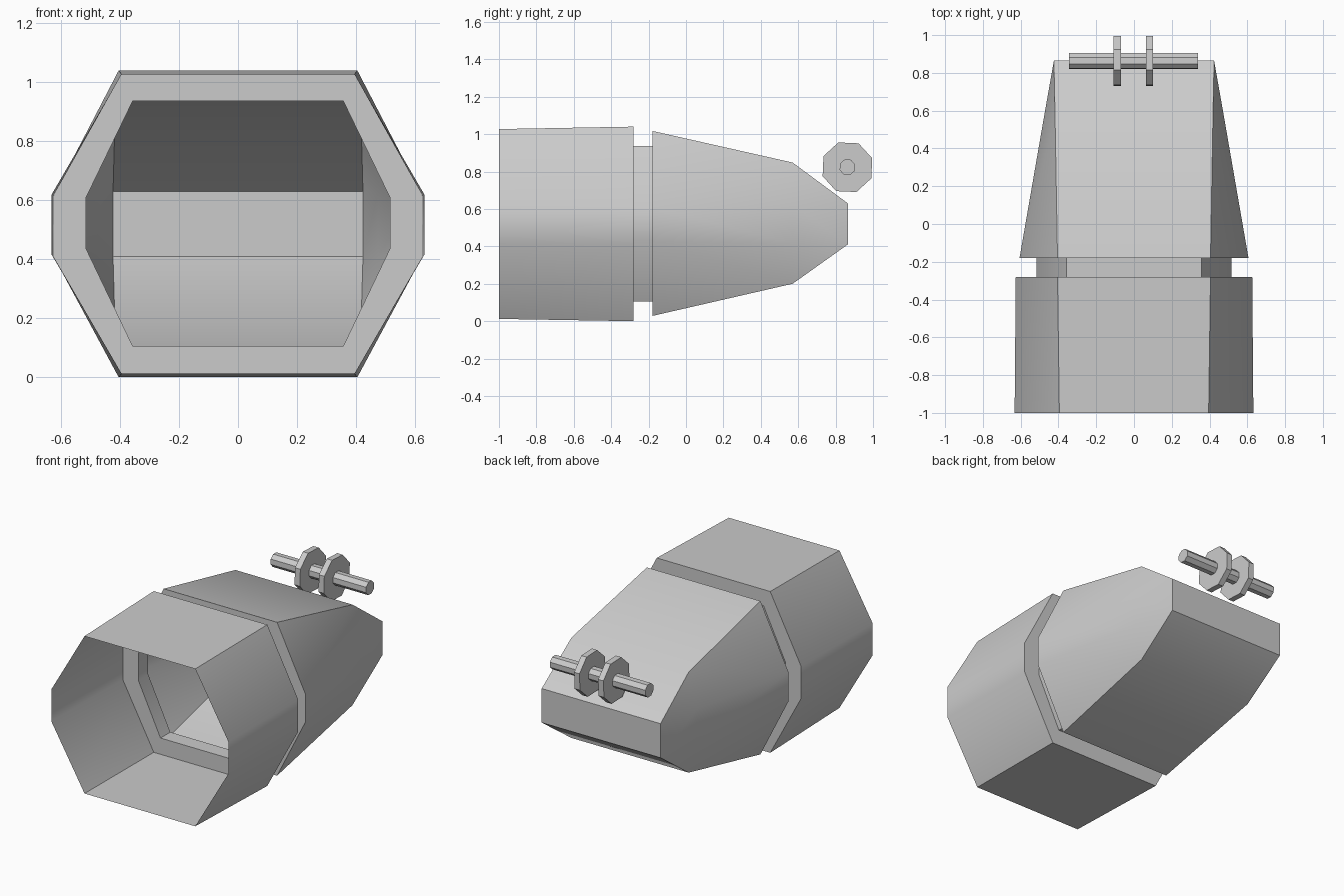
import bpy, bmesh, math
from mathutils import Matrix

cube = bpy.data.objects.get("Cube")
if cube:
    bpy.data.objects.remove(cube, do_unlink=True)

grey = bpy.data.materials.new("plain grey")
grey.use_nodes = True
colour = (0.6, 0.6, 0.6, 1)
grey.diffuse_color = colour
grey.node_tree.nodes["Principled BSDF"].inputs["Base Color"].default_value = colour


def finish(bm, name, smooth_angle):
    mesh = bpy.data.meshes.new(name)
    bm.to_mesh(mesh)
    bm.free()
    mesh.materials.append(grey)
    obj = bpy.data.objects.new(name, mesh)
    bpy.context.collection.objects.link(obj)
    bpy.ops.object.select_all(action='DESELECT')
    obj.select_set(True)
    bpy.context.view_layer.objects.active = obj
    bpy.ops.object.shade_smooth_by_angle(angle=math.radians(smooth_angle))
    return obj


def ring(bm, y, flat, wide, bottom, low, high, top):
    """Eight-sided section: flat and wide are half widths."""
    half = [(flat, bottom), (wide, low), (wide, high), (flat, top)]
    pts = half + [(-x, z) for x, z in reversed(half)]
    return [bm.verts.new((x, y, z)) for x, z in pts]


def loft(name, sections, cap=False):
    bm = bmesh.new()
    rings = [ring(bm, *s) for s in sections]
    for a, b in zip(rings, rings[1:]):
        for i in range(8):
            j = (i + 1) % 8
            bm.faces.new((a[i], a[j], b[j], b[i]))
    if cap:
        bm.faces.new(rings[-1])
    bmesh.ops.remove_doubles(bm, verts=bm.verts, dist=0.0005)
    bmesh.ops.triangulate(bm, faces=bm.faces, quad_method='SHORT_EDGE')
    bmesh.ops.recalc_face_normals(bm, faces=bm.faces)
    return finish(bm, name, 33)


# Sections: y, flat, wide, bottom, low, high, top
neck_front = (-0.28, 0.357, 0.515, 0.105, 0.435, 0.61, 0.937)
neck_back = (-0.18,) + neck_front[1:]

# Open cuff with its rear flange
loft("cuff", [(-1.0, 0.395, 0.632, 0.012, 0.415, 0.62, 1.027),
              (-0.28, 0.405, 0.626, 0.0, 0.41, 0.615, 1.04),
              neck_front])

# Recessed neck
loft("neck", [neck_front, neck_back])

# Tapered nose with its front flange, closed at the tip
loft("nose", [neck_back,
              (-0.18, 0.405, 0.606, 0.028, 0.425, 0.61, 1.017),
              (0.57, 0.418, 0.476, 0.2, 0.414, 0.624, 0.848),
              (0.865, 0.424, 0.424, 0.41, 0.41, 0.63, 0.63)], cap=True)


def bar(name, x0, x1, radius):
    """Eight-sided prism lying along x on the shared axle line."""
    bm = bmesh.new()
    place = (Matrix.Translation(((x0 + x1) / 2, 0.863, 0.823))
             @ Matrix.Rotation(math.radians(-25), 4, 'X')
             @ Matrix.Rotation(math.radians(90), 4, 'Y'))
    bmesh.ops.create_cone(bm, cap_ends=True, segments=8, radius1=radius,
                          radius2=radius, depth=x1 - x0, matrix=place)
    return finish(bm, name, 30)


# Axle and its two discs
bar("axle", -0.343, 0.338, 0.044)
bar("right_disc", -0.108, -0.07, 0.141)
bar("left_disc", 0.063, 0.101, 0.141)
